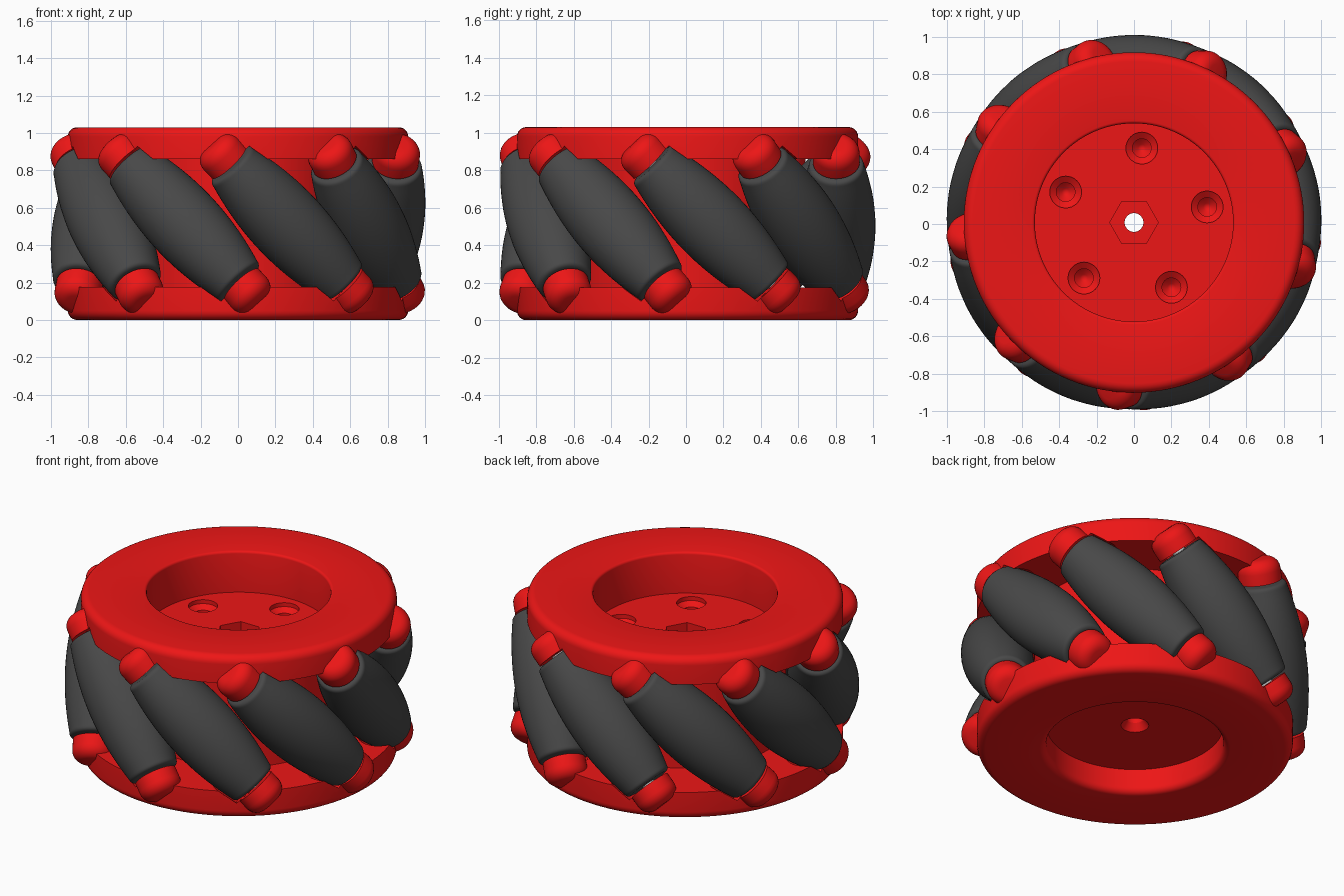
import bpy, bmesh
from math import sin, cos, pi, radians, sqrt
from mathutils import Matrix, Vector

if "Cube" in bpy.data.objects:
    bpy.data.objects.remove(bpy.data.objects["Cube"])

CY = 0.008        # wheel centre in y
MID_Z = 0.515     # mid height of the wheel
ROLLERS = 9
AXIS_R = 0.80     # distance of roller axes from the wheel axis


def material(name, rgb):
    m = bpy.data.materials.new(name)
    m.diffuse_color = (*rgb, 1)
    m.use_nodes = True
    m.node_tree.nodes["Principled BSDF"].inputs["Base Color"].default_value = m.diffuse_color
    return m


RED = material("red_plastic", (0.85, 0.008, 0.008))
RUBBER = material("dark_rubber", (0.065, 0.065, 0.065))


def lathe(bm, profile, steps, matrix=Matrix(), ring=False):
    """Revolve (radius, height) points about z; ring closes the profile on itself."""
    rows = []
    for r, z in profile:
        n = 1 if r == 0 else steps
        rows.append([bm.verts.new(matrix @ Vector((r * cos(2 * pi * i / steps),
                                                   r * sin(2 * pi * i / steps), z)))
                     for i in range(n)])
    pairs = list(zip(rows, rows[1:])) + ([(rows[-1], rows[0])] if ring else [])
    for a, b in pairs:
        for i in range(steps):
            j = (i + 1) % steps
            quad = [a[i % len(a)], a[j % len(a)], b[j % len(b)], b[i % len(b)]]
            bm.faces.new(list(dict.fromkeys(quad)))


def fillet(cx, cz, r, a0, a1, n=6):
    return [(cx + r * cos(radians(a0 + (a1 - a0) * i / n)),
             cz + r * sin(radians(a0 + (a1 - a0) * i / n))) for i in range(n + 1)]


def to_mesh(bm, name, mat=None):
    bmesh.ops.recalc_face_normals(bm, faces=bm.faces[:])
    me = bpy.data.meshes.new(name)
    bm.to_mesh(me)
    bm.free()
    if mat:
        me.materials.append(mat)
    return me


def place(name, me, matrix=Matrix()):
    ob = bpy.data.objects.new(name, me)
    ob.matrix_world = matrix
    bpy.context.collection.objects.link(ob)
    return ob


def activate(ob):
    bpy.ops.object.select_all(action='DESELECT')
    ob.select_set(True)
    bpy.context.view_layer.objects.active = ob


def smooth(ob):
    activate(ob)
    bpy.ops.object.shade_smooth_by_angle(angle=radians(32))


def roller_matrix(k):
    """Local z runs along the tilted roller axis, local x points outwards."""
    a = radians(-71 + 360 / ROLLERS * k)
    out = Vector((cos(a), sin(a), 0))
    axis = (Vector((sin(a), -cos(a), 1))).normalized()
    side = axis.cross(out)
    m = Matrix((out, side, axis)).transposed().to_4x4()
    m.translation = out * AXIS_R + Vector((0, CY, MID_Z))
    return m


def barrel(half, grow=0.0, n=20):
    pts = []
    for i in range(n + 1):
        t = -half + 2 * half * i / n
        pts.append((1.003 - sqrt(AXIS_R ** 2 + t * t / 2) + grow, t))
    return pts


frames = [roller_matrix(k) for k in range(ROLLERS)]
centre = Matrix.Translation((0, CY, 0))

# Hub: two rims, core, recesses and centre bore as one turned profile
bm = bmesh.new()
profile = ([(0.05, 0.20), (0.08, 0.155), (0.51, 0.155)]
           + fillet(0.55, 0.04, 0.04, 180, 270)
           + fillet(0.86, 0.05, 0.05, 270, 360)
           + [(0.91, 0.175), (0.58, 0.175), (0.58, 0.86), (0.91, 0.86)]
           + fillet(0.86, 0.98, 0.05, 0, 90)
           + fillet(0.545, 1.015, 0.015, 90, 180, 3)
           + [(0.53, 0.77), (0.05, 0.77)])
lathe(bm, profile, 128, centre, ring=True)
hub = place("wheel_hub", to_mesh(bm, "wheel_hub", RED))

# Cutters: roller clearance, screw holes and hexagonal pocket
cut = bmesh.new()
for m in frames:
    lathe(cut, [(0, -0.462)] + barrel(0.462, 0.008, 10) + [(0, 0.462)], 40, m)
for k in range(5):
    a = radians(84 + 72 * k)
    lathe(cut, [(0, 0.65), (0.02, 0.66), (0.05, 0.69), (0.05, 0.72), (0.085, 0.745),
                (0.085, 0.80), (0, 0.80)], 32,
          centre @ Matrix.Translation((0.4 * cos(a), 0.4 * sin(a), 0)))
lathe(cut, [(0, 0.68), (0.13, 0.68), (0.13, 0.80), (0, 0.80)], 6, centre)
cutter = place("hub_cutter", to_mesh(cut, "hub_cutter"))
cutter.hide_render = True
mod = hub.modifiers.new("cut", 'BOOLEAN')
mod.object, mod.operation, mod.solver = cutter, 'DIFFERENCE', 'EXACT'
activate(hub)
bpy.ops.object.modifier_apply(modifier="cut")
bpy.data.objects.remove(cutter)
smooth(hub)

# Shared meshes: barrel roller with rounded ends, axle caps, axle pin
body = barrel(0.425)
end_r = body[0][0] - 0.025
bm = bmesh.new()
lathe(bm, [(0.04, -0.45)] + fillet(end_r, -0.425, 0.025, -90, 0, 4) + body[1:-1]
      + fillet(end_r, 0.425, 0.025, 0, 90, 4) + [(0.04, 0.45)], 48, ring=True)
roller_mesh = to_mesh(bm, "roller", RUBBER)

bm = bmesh.new()
for s in (1, -1):
    pts = [(0, 0.463), (0.125, 0.463)] + fillet(0.053, 0.528, 0.072, 0, 90) + [(0, 0.60)]
    lathe(bm, [(r, s * z) for r, z in pts], 40)
cap_mesh = to_mesh(bm, "axle_caps", RED)

bm = bmesh.new()
lathe(bm, [(0, -0.5), (0.039, -0.5), (0.039, 0.5), (0, 0.5)], 20)
pin_mesh = to_mesh(bm, "axle_pin")

for k, m in enumerate(frames):
    for name, me in (("roller", roller_mesh), ("axle_caps", cap_mesh), ("axle_pin", pin_mesh)):
        ob = place(f"{name}_{k + 1}", me, m)
        if k == 0:
            smooth(ob)
